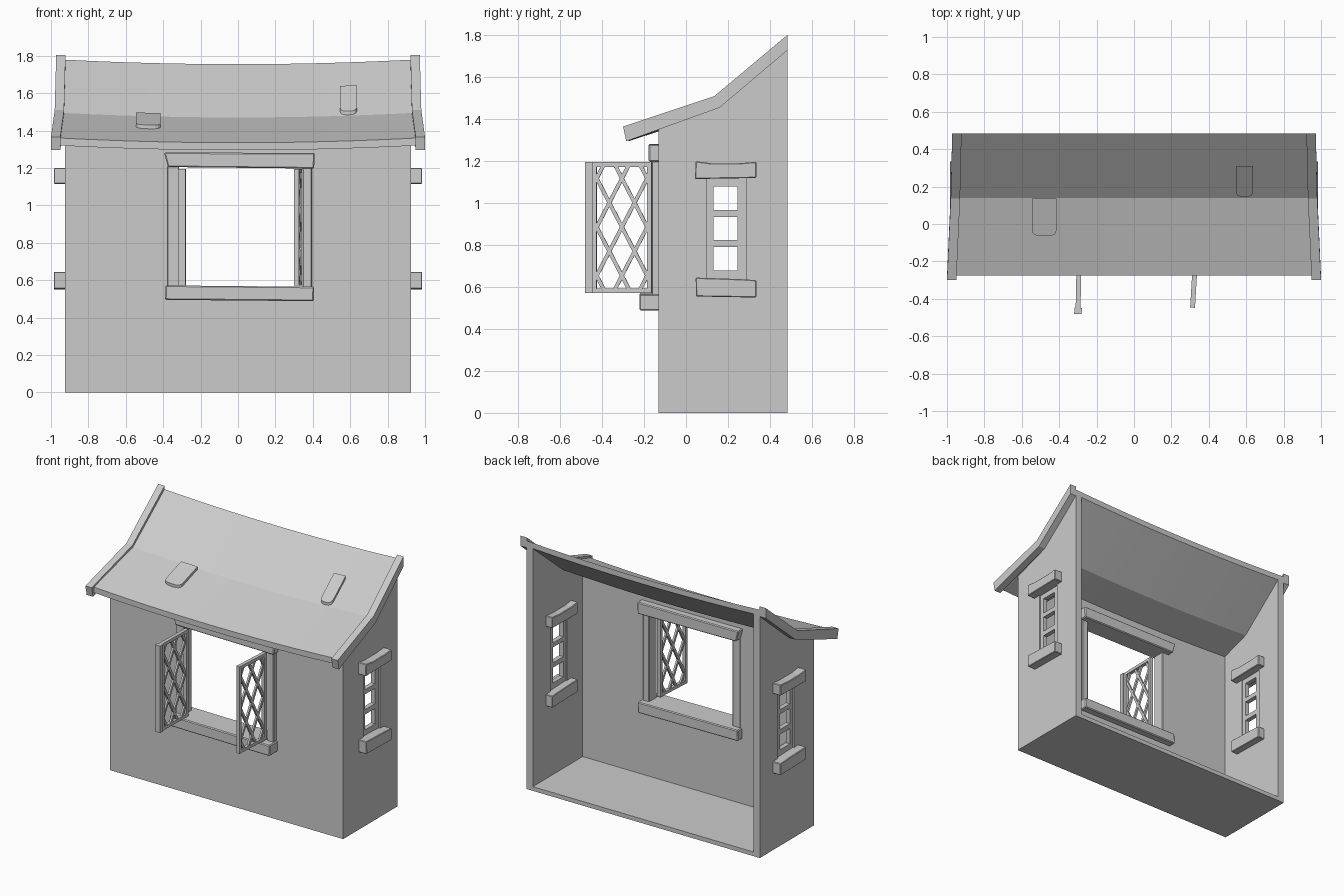
import bpy, bmesh
from math import cos, sin, pi, atan2
from mathutils import Matrix, Vector

if "Cube" in bpy.data.objects:
    bpy.data.objects.remove(bpy.data.objects["Cube"])


def build(name, solids, bevel=0.0, matrix=None):
    """Make one object out of lofted solids; each solid is a list of point rings."""
    bm = bmesh.new()
    for rings in solids:
        vs = [[bm.verts.new(p) for p in r] for r in rings]
        n = len(rings[0])
        for a, b in zip(vs, vs[1:]):
            for i in range(n):
                j = (i + 1) % n
                bm.faces.new((a[i], a[j], b[j], b[i]))
        bm.faces.new(vs[0][::-1])
        bm.faces.new(vs[-1])
    bmesh.ops.recalc_face_normals(bm, faces=bm.faces[:])
    if matrix:
        bm.transform(matrix)
    me = bpy.data.meshes.new(name)
    bm.to_mesh(me)
    bm.free()
    ob = bpy.data.objects.new(name, me)
    bpy.context.collection.objects.link(ob)
    if bevel:
        m = ob.modifiers.new("bevel", 'BEVEL')
        m.width, m.segments = bevel, 1
    return ob


def box(x0, x1, y0, y1, z0, z1):
    return [[(x0, y0, z), (x1, y0, z), (x1, y1, z), (x0, y1, z)] for z in (z0, z1)]


def extrude_x(outline, x0, x1):
    return [[(x, y, z) for y, z in outline] for x in (x0, x1)]


# House shell, open at the back, with window openings cut
body = build("house_shell", [extrude_x(
    [(-.13, 0), (.485, 0), (.485, 1.75), (.14, 1.475), (-.13, 1.375)], -.925, .925)])
cutters = [build("room_cutter", [box(-.875, .875, -.08, .7, .03, 2)]),
           build("front_opening_cutter", [box(-.345, .365, -.3, 0, .53, 1.24)]),
           build("side_opening_cutter", [box(-1.1, 1.1, .1, .285, .6, 1.16)])]
for c in cutters:
    m = body.modifiers.new(c.name, 'BOOLEAN')
    m.object, m.operation, m.solver = c, 'DIFFERENCE', 'EXACT'
    c.hide_render = True
    c.hide_viewport = False
    c.display_type = 'WIRE'
bpy.context.view_layer.update()
ev = body.evaluated_get(bpy.context.evaluated_depsgraph_get())
new_mesh = bpy.data.meshes.new_from_object(ev)
body.modifiers.clear()
body.data = new_mesh
for c in cutters:
    bpy.data.objects.remove(c)

# Sagging two-pitch roof
TOP = [(-.275, 1.36), (.14, 1.495), (.485, 1.78)]
HALF = [.965, .95, .945]


def roof_z(x, y):
    (y0, z0), (y1, z1) = TOP[:2] if y < .14 else TOP[1:]
    return z0 + (y - y0) / (y1 - y0) * (z1 - z0) - .025 * (1 - (x / .95) ** 2)


rings = []
for i in range(13):
    t = i / 6 - 1
    top = [(t * h, y, roof_z(t * h, y)) for h, (y, _) in zip(HALF, TOP)]
    rings.append(top + [(x, y, z - .04) for x, y, z in top[::-1]])
build("roof", [rings])

# Barge boards on both roof ends, splayed outward at the front
for s in (-1, 1):
    stations = [(.95, 1.0, -.285, 1.295, -.3, 1.365),
                (.93, .98, .16, 1.455, .135, 1.51),
                (.922, .972, .485, 1.73, .485, 1.803)]
    build("barge_board", [[[(s * a, yb, zb), (s * b, yb, zb), (s * b, yt, zt), (s * a, yt, zt)]
                           for a, b, yb, zb, yt, zt in stations]])


# Loose roof tiles with rounded lower edge
def tile(x0, x1, y0, y1):
    cx, r = (x0 + x1) / 2, (x1 - x0) / 2
    pts = [(x1, y1), (x0, y1)]
    for i in range(9):
        a = pi + pi * i / 8
        ca, sa = cos(a), sin(a)
        pts.append((cx + r * abs(ca) ** .6 * (1 if ca > 0 else -1), y0 + .03 - .03 * abs(sa)))
    build("roof_tile", [[[(x, y, roof_z(x, y) + d) for x, y in pts] for d in (-.01, .02)]])


tile(-.545, -.415, -.065, .135)
tile(.545, .637, .145, .31)

# Front window: lintel, sill and jambs
lintel = [(-.395, 1.283), (-.375, 1.205), (.407, 1.197), (.41, 1.28)]
build("front_lintel", [[[(x, y, z) for x, z in lintel] for y in (-.178, -.03)]], .006)
sill = [(-.388, .572), (-.39, .495), (.405, .488), (.406, .565)]
build("front_sill", [[[(x, y, z) for x, z in sill] for y in (-.222, -.03)]], .006)
for x0, x1 in ((-.378, -.315), (.345, .395)):
    build("front_jamb", [box(x0, x1, -.163, -.075, .56, 1.21)], .004)

# Side windows: three-pane inset frame with a beam above and below
for s in (-1, 1):
    a, b = sorted((s * .882, s * .915))
    parts = [box(a, b, .1, .13, .63, 1.13), box(a, b, .245, .285, .63, 1.13)]
    for z0, z1 in ((.63, .68), (.79, .825), (.935, .967), (1.08, 1.13)):
        parts.append(box(a, b, .13, .245, z0, z1))
    build("side_window_frame", parts)
    a, b = s * .825, s * .985
    build("side_lintel", [extrude_x([(.043, 1.115), (.335, 1.12), (.335, 1.197), (.25, 1.19),
                                     (.12, 1.19), (.046, 1.2)], a, b)], .004)
    build("side_sill", [extrude_x([(.048, .555), (.335, .55), (.335, .633), (.25, .638),
                                   (.046, .645)], a, b)], .004)


# Open casements: frame plus diamond lattice, built along local x
def casement(name, hinge, tip, end_post):
    W, Z0, Z1, f, t = .285, .572, 1.195, .022, .013
    parts = [box(0, f, -t, t, Z0, Z1), box(W - f, W, -t, t, Z0, Z1),
             box(f, W - f, -t, t, Z0, Z0 + f), box(f, W - f, -t, t, Z1 - f, Z1)]
    if end_post:
        parts.append(box(W, W + .034, -.02, .02, Z0, Z1))
    u0, u1, v0, v1 = f, W - f, Z0 + f, Z1 - f
    step, slope = .232, .232 / ((u1 - u0) / 2)
    for sign in (-1, 1):
        for k in range(-3, 6):
            c = v0 + .06 + k * step + (0 if sign > 0 else step)   # height at u0
            us = sorted((u0 + (v - c) / (sign * slope)) for v in (v0, v1))
            ua, ub = max(u0, us[0]), min(u1, us[1])
            if ub - ua < .01:
                continue
            p = Vector((ua, 0, c + sign * slope * (ua - u0)))
            q = Vector((ub, 0, c + sign * slope * (ub - u0)))
            d = (q - p).normalized()
            n, w = Vector((-d.z, 0, d.x)) * .009, Vector((0, .007, 0))
            parts.append([[e - n - w, e + n - w, e + n + w, e - n + w]
                          for e in (p - d * .006, q + d * .006)])
    h, e = Vector(hinge), Vector(tip)
    ang = atan2(e.y - h.y, e.x - h.x)
    build(name, parts, 0, Matrix.Translation((h.x, h.y, 0)) @ Matrix.Rotation(ang, 4, 'Z'))


casement("left_casement", (-.293, -.163), (-.299, -.45), True)
casement("right_casement", (.33, -.163), (.313, -.45), False)
